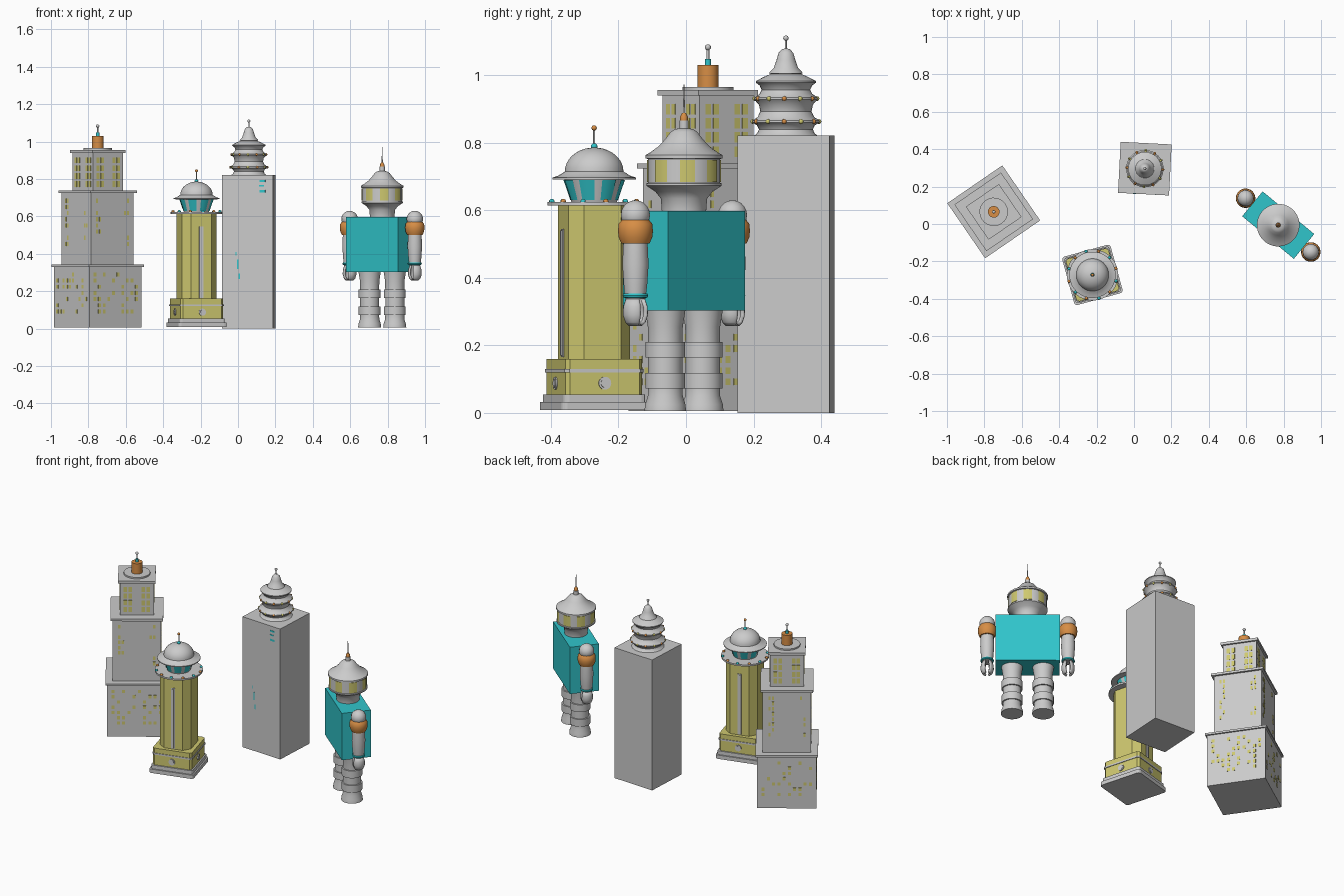
import bpy, bmesh, math, random
from mathutils import Matrix, Vector

if "Cube" in bpy.data.objects:
    bpy.data.objects.remove(bpy.data.objects["Cube"])
random.seed(4)
T = Matrix.Translation


def material(name, rgb):
    m = bpy.data.materials.new(name)
    m.diffuse_color = (*rgb, 1)
    m.use_nodes = True
    m.node_tree.nodes["Principled BSDF"].inputs["Base Color"].default_value = m.diffuse_color
    return m


YELLOW = material("yellow", (0.62, 0.58, 0.16))
CYAN = material("cyan", (0.03, 0.56, 0.60))
ORANGE = material("orange", (0.68, 0.27, 0.06))
frame = Matrix()


def place(x, y, deg):
    global frame
    frame = T((x, y, 0)) @ Matrix.Rotation(math.radians(deg), 4, 'Z')


def finish(bm, name, mat=None, smooth=False):
    bmesh.ops.recalc_face_normals(bm, faces=bm.faces)
    me = bpy.data.meshes.new(name)
    bm.to_mesh(me)
    bm.free()
    if smooth:
        me.shade_smooth()
        me.set_sharp_from_angle(angle=math.radians(35))
    if mat:
        me.materials.append(mat)
    ob = bpy.data.objects.new(name, me)
    bpy.context.collection.objects.link(ob)
    ob.matrix_world = frame
    return ob


def block(name, w, z0, z1, mat=None, d=None, bevel=0, seg=1):
    bm = bmesh.new()
    bmesh.ops.create_cube(bm, size=1, matrix=T((0, 0, (z0 + z1) / 2)) @ Matrix.Diagonal((w, d or w, z1 - z0, 1)))
    if bevel:
        up = [e for e in bm.edges if abs(e.verts[0].co.z - e.verts[1].co.z) > 1e-4]
        bmesh.ops.bevel(bm, geom=up, offset=bevel, segments=seg, affect='EDGES', profile=0.5)
    return finish(bm, name, mat)


def add_box(bm, size, mtx):
    bmesh.ops.create_cube(bm, size=1, matrix=mtx @ Matrix.Diagonal((*size, 1)))


def lathe(name, profile, mat=None, x=0, arcs=((0, 360),), seg=32):
    # revolve (radius, height) points through one or more arcs
    bm = bmesh.new()
    for a0, a1 in arcs:
        n = max(2, round(seg * (a1 - a0) / 360))
        rings = []
        for i in range(n + 1):
            a = math.radians(a0 + (a1 - a0) * i / n)
            rings.append([bm.verts.new((x + r * math.cos(a), r * math.sin(a), z)) for r, z in profile])
        for p, q in zip(rings, rings[1:]):
            for j in range(len(profile) - 1):
                bm.faces.new((p[j], q[j], q[j + 1], p[j + 1]))
    bmesh.ops.remove_doubles(bm, verts=bm.verts, dist=1e-6)
    return finish(bm, name, mat, True)


def balls(name, pts, r, mat=None):
    bm = bmesh.new()
    for p in pts:
        bmesh.ops.create_uvsphere(bm, u_segments=14, v_segments=10, radius=r, matrix=T(p))
    return finish(bm, name, mat, True)


def rod(name, r, z0, z1, mat=None):
    return lathe(name, [(0, z0), (r, z0), (r, z1), (0, z1)], mat, seg=24)


def circle(r, z, n, start=0, step=1):
    return [(r * math.cos(math.tau * i / n), r * math.sin(math.tau * i / n), z) for i in range(start, n, step)]


def dome(r, z, h, n=10):
    return [(r * math.cos(i * math.pi / 2 / n), z + h * math.sin(i * math.pi / 2 / n)) for i in range(n)] + [(0, z + h)]


# Stepped tower: three tiers, each with a cornice and lit windows
place(-0.75, 0.065, 34.5)
for i, (w, cw, z0, zc, z1) in enumerate([(0.338, 0.357, 0.005, 0.33, 0.342), (0.277, 0.302, 0.342, 0.724, 0.738),
                                         (0.194, 0.214, 0.738, 0.94, 0.956)]):
    block(f"stepped_tier_{i}", w, z0, zc)
    block(f"stepped_cornice_{i}", cw, zc, z1)
    bm = bmesh.new()
    for k in range(4):
        turn = Matrix.Rotation(k * math.pi / 2, 4, 'Z')
        if i == 2:
            cols, rows, size, odds = [-0.066, -0.038, 0.038, 0.066], 4, (0.020, 0.003, 0.031), 1
        elif i == 1:
            cols, rows, size, odds = [-0.1, -0.08, 0.08, 0.1], 8, (0.012, 0.003, 0.022), 0.55
        else:
            cols, rows, size, odds = [(c - 4.5) * 0.03 for c in range(10)], 7, (0.017, 0.003, 0.02), 0.35
        for c in cols:
            for r in range(rows):
                if random.random() < odds:
                    z = zc - 0.04 - r * (0.042 if i == 2 else 0.033)
                    add_box(bm, size, turn @ T((c, -w / 2, z)))
    finish(bm, f"stepped_windows_{i}", YELLOW)
rod("roof_disc", 0.076, 0.956, 0.965)
rod("roof_drum", 0.031, 0.965, 1.03, ORANGE)
rod("roof_collar", 0.009, 1.03, 1.048, CYAN)
rod("roof_mast", 0.004, 1.048, 1.08)
balls("roof_mast_ball", [(0, 0, 1.083)], 0.009)

# Yellow tower: plinth, base block, chamfered shaft
place(-0.222, -0.272, 15.4)
block("plinth_lower", 0.268, 0.008, 0.032, bevel=0.015, seg=3)
block("plinth_upper", 0.252, 0.032, 0.055, bevel=0.015, seg=3)
block("base_block", 0.236, 0.055, 0.16, YELLOW, bevel=0.012)
block("base_band", 0.243, 0.12, 0.13, bevel=0.012)
block("shaft", 0.19, 0.16, 0.615, YELLOW, bevel=0.038)
bm, ring = bmesh.new(), bmesh.new()
for k in range(4):
    turn = Matrix.Rotation(k * math.pi / 2, 4, 'Z')
    for b, r, depth in ((bm, 0.013, 0.012), (ring, 0.019, 0.008)):
        bmesh.ops.create_cone(b, cap_ends=True, segments=24, radius1=r, radius2=r, depth=depth,
                              matrix=turn @ T((0, -0.118, 0.088)) @ Matrix.Rotation(math.pi / 2, 4, 'X'))
finish(bm, "porthole_centres", None, True)
finish(ring, "porthole_rings", None, True)
bm = bmesh.new()
for s in (-1, 1):
    add_box(bm, (0.022, 0.008, 0.38), T((0, s * 0.095, 0.355)))
    add_box(bm, (0.010, 0.016, 0.37), T((0, s * 0.095, 0.355)))
finish(bm, "shaft_strips")

# Yellow tower: gallery, flared lantern and dome
rod("gallery_ring", 0.138, 0.614, 0.624)
balls("gallery_orange_lamps", circle(0.13, 0.626, 12, 0, 2), 0.008, ORANGE)
balls("gallery_cyan_lamps", circle(0.13, 0.626, 12, 1, 2), 0.008, CYAN)
lathe("lantern", [(0.066, 0.62), (0.09, 0.698)])
lathe("lantern_windows", [(0.0705, 0.63), (0.091, 0.69)], CYAN, arcs=[(k * 45, k * 45 + 30) for k in range(8)], seg=48)
lathe("dome", [(0, 0.69), (0.124, 0.692), (0.124, 0.697), (0.108, 0.702), (0.095, 0.71)] + dome(0.087, 0.715, 0.071))
balls("dome_bead", [(0, 0, 0.789)], 0.01, CYAN)
rod("dome_mast", 0.003, 0.79, 0.84)
balls("dome_mast_ball", [(0, 0, 0.844)], 0.008, ORANGE)

# Plain tower with a few flush lit windows
place(0.058, 0.296, -3)
block("plain_tower", 0.273, 0, 0.822)
bm = bmesh.new()
for x, z, w, h in [(0.08, 0.79, 0.03, 0.01), (0.075, 0.765, 0.025, 0.008), (0.08, 0.735, 0.03, 0.012),
                   (-0.062, 0.40, 0.006, 0.02), (-0.053, 0.345, 0.008, 0.05), (-0.045, 0.28, 0.008, 0.03)]:
    add_box(bm, (w, 0.002, h), T((x, -0.1365, z)))
finish(bm, "plain_tower_windows", CYAN)

# Tiered turned spire on the plain tower
lathe("spire_tiers", [(0.096, 0.82), (0.085, 0.828), (0.08, 0.84), (0.086, 0.852), (0.1, 0.860), (0.1, 0.866),
                      (0.084, 0.876), (0.076, 0.893), (0.08, 0.913), (0.094, 0.928), (0.094, 0.934), (0.078, 0.945),
                      (0.072, 0.957), (0.078, 0.97), (0.089, 0.978), (0.089, 0.983), (0.066, 0.995), (0.045, 1.004)])
lathe("spire_bell", [(0, 1.0), (0.05, 1.005), (0.048, 1.01), (0.036, 1.022), (0.028, 1.045), (0.022, 1.066),
                     (0.012, 1.077), (0, 1.08)])
for r, z in ((0.098, 0.863), (0.092, 0.931)):
    balls("spire_orange_beads", circle(r, z, 12, 0, 2), 0.007, ORANGE)
    balls("spire_yellow_beads", circle(r, z, 12, 1, 2), 0.007, YELLOW)
rod("spire_mast", 0.003, 1.075, 1.11)
balls("spire_mast_ball", [(0, 0, 1.11)], 0.008)

# Robot body, legs and arms
place(0.771, -0.006, -39.5)
block("robot_body", 0.358, 0.303, 0.598, CYAN, d=0.172)
for side, s in (("left", -1), ("right", 1)):
    lathe(side + "_leg", [(0, 0.006), (0.062, 0.006), (0.06, 0.025), (0.052, 0.05), (0.051, 0.072), (0.059, 0.072),
                          (0.059, 0.118), (0.051, 0.118), (0.051, 0.164), (0.059, 0.164), (0.059, 0.21),
                          (0.051, 0.21), (0.052, 0.255), (0.06, 0.305)], x=s * 0.087)
    ax = s * 0.226
    balls(side + "_shoulder", [(ax, 0, 0.586)], 0.044)
    lathe(side + "_shoulder_cuff", [(0.03, 0.5), (0.042, 0.502), (0.05, 0.52), (0.052, 0.54), (0.05, 0.56),
                                    (0.04, 0.572)], ORANGE, x=ax)
    lathe(side + "_arm", [(0, 0.338), (0.03, 0.338), (0.035, 0.38), (0.039, 0.44), (0.036, 0.505)], x=ax)
    lathe(side + "_wrist_ring", [(0.028, 0.34), (0.036, 0.342), (0.038, 0.347), (0.036, 0.353), (0.028, 0.355)], CYAN, x=ax)
    claw = lathe(side + "_claw", [(0.026, 0.345), (0.036, 0.315), (0.037, 0.29), (0.03, 0.268), (0.02, 0.258)],
                 x=ax, arcs=((-65, 65), (115, 245)))
    claw.modifiers.new("thickness", 'SOLIDIFY').thickness = 0.012

# Robot head with ring of windows and antenna
lathe("robot_head", [(0.066, 0.598), (0.069, 0.635), (0.085, 0.655), (0.112, 0.673), (0.112, 0.68), (0.107, 0.681),
                     (0.107, 0.752), (0.114, 0.754), (0.114, 0.764), (0.1, 0.772), (0.075, 0.79), (0.055, 0.812),
                     (0.04, 0.832), (0.028, 0.84), (0.014, 0.843), (0.014, 0.866), (0, 0.868)])
lathe("robot_head_windows", [(0.105, 0.684), (0.1095, 0.684), (0.1095, 0.749), (0.105, 0.749)], YELLOW,
      arcs=[(k * 45 - 12 + 45, k * 45 + 12 + 45) for k in range(8)], seg=60)
lathe("antenna_bead", [(0.012, 0.866), (0.012, 0.876), (0.006, 0.888), (0, 0.89)], ORANGE)
lathe("antenna", [(0.0035, 0.885), (0.0025, 0.92), (0.001, 0.972), (0, 0.972)])
